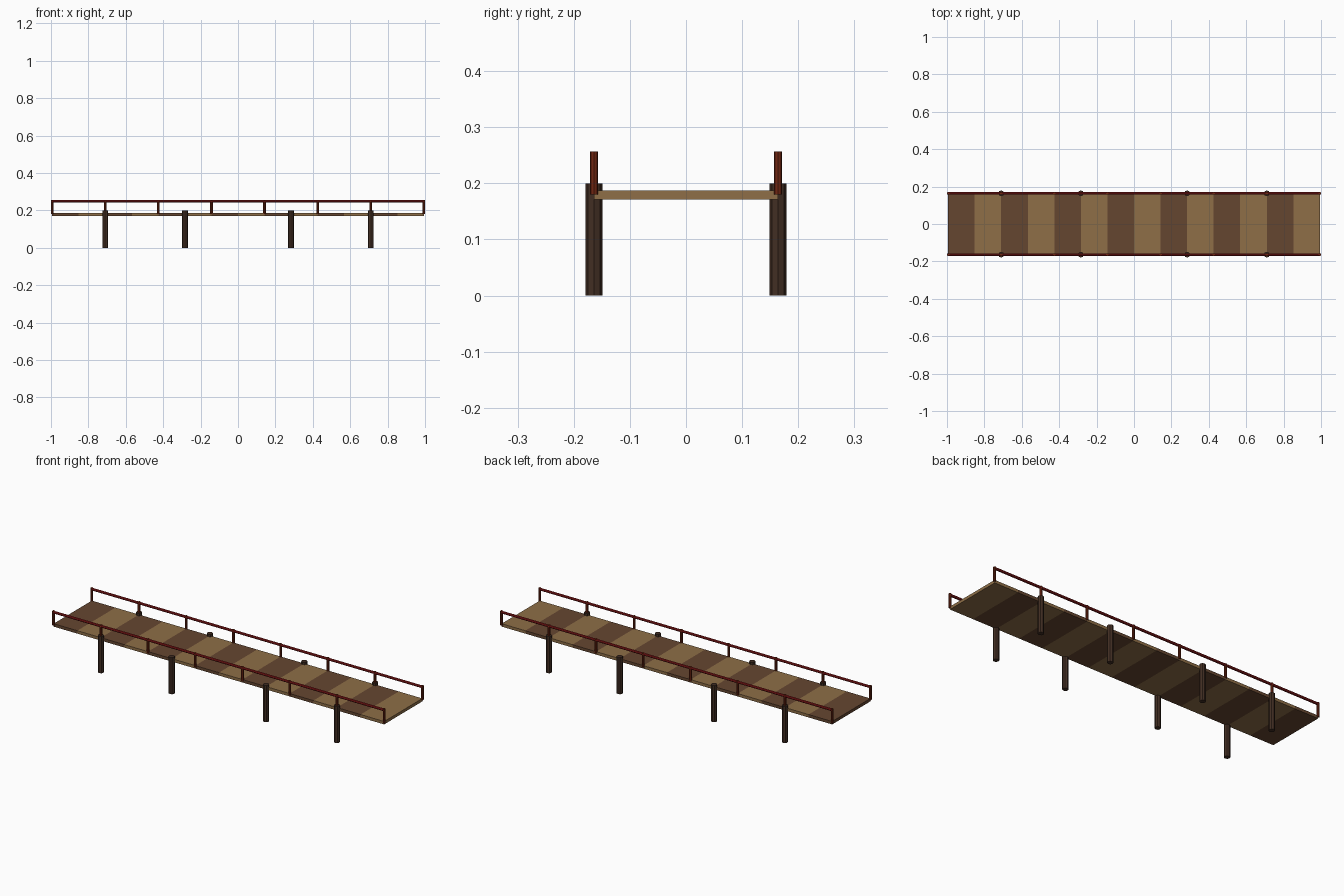
import bpy, math

if "Cube" in bpy.data.objects:
    bpy.data.objects.remove(bpy.data.objects["Cube"])

def material(name, srgb):
    m = bpy.data.materials.new(name)
    lin = [((c / 255 + 0.055) / 1.055) ** 2.4 for c in srgb]
    m.diffuse_color = (*lin, 1)
    m.use_nodes = True
    m.node_tree.nodes["Principled BSDF"].inputs["Base Color"].default_value = m.diffuse_color
    return m

DARK = material("dark plank", (101, 70, 48))
LIGHT = material("light plank", (142, 110, 71))
PILE = material("pile wood", (66, 46, 35))
RAIL = material("red rail", (146, 28, 28))
BALUSTER = material("red brown post", (112, 38, 18))

def box(name, loc, size, mat):
    bpy.ops.mesh.primitive_cube_add(size=1, location=loc)
    ob = bpy.context.object
    ob.name = name
    ob.scale = size
    ob.data.materials.append(mat)

def pole(name, loc, length, r, mat, tilt=0):
    bpy.ops.mesh.primitive_cylinder_add(vertices=8, radius=r, depth=length,
                                        location=loc, rotation=(0, tilt, 0))
    ob = bpy.context.object
    ob.name = name
    ob.data.materials.append(mat)

PLANK = 0.142
SIDE = 0.164

# Deck planks in alternating wood tones
for i in range(14):
    box("deck_plank", ((i - 6.5) * PLANK, 0, 0.179), (PLANK, 2 * SIDE, 0.016),
        LIGHT if i % 2 else DARK)

for y in (-SIDE, SIDE):
    # Piles carrying the deck
    for x in (-5, -2, 2, 5):
        pole("pile", (x * PLANK, y, 0.1), 0.2, 0.0155, PILE)
    # Handrail and its posts
    for i in range(8):
        pole("rail_post", ((2 * i - 7) * PLANK, y, 0.2185), 0.077, 0.007, BALUSTER)
    pole("handrail", (0, y, 0.25), 14 * PLANK, 0.007, RAIL, math.pi / 2)
